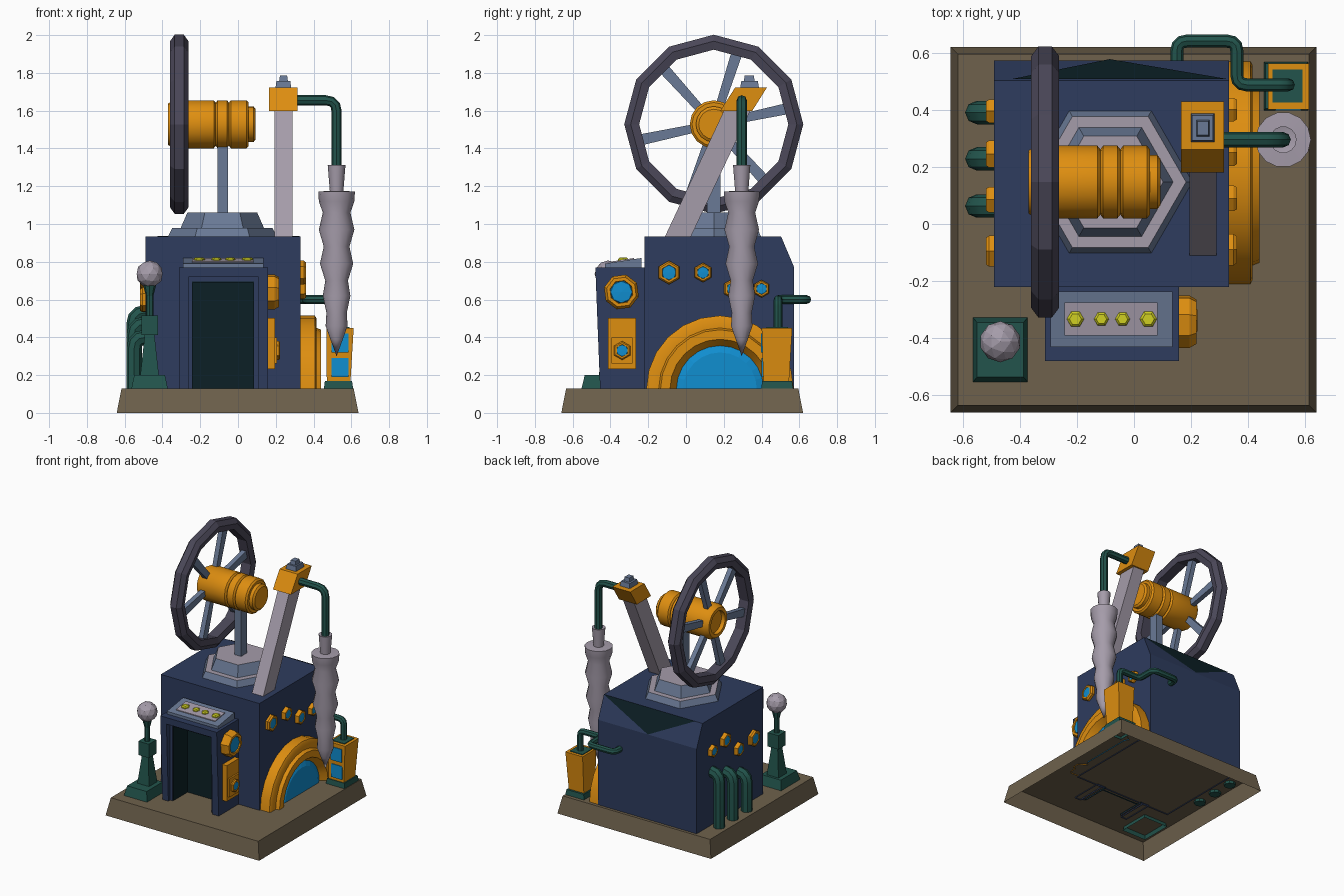
import bpy, bmesh, math
from mathutils import Vector

if "Cube" in bpy.data.objects:
    bpy.data.objects.remove(bpy.data.objects["Cube"])


def lin(c):
    c /= 255
    return c / 12.92 if c < 0.04 else ((c + 0.055) / 1.055) ** 2.4


def material(name, rgb):
    m = bpy.data.materials.new(name)
    m.diffuse_color = (*[lin(c) for c in rgb], 1)
    m.use_nodes = True
    m.node_tree.nodes["Principled BSDF"].inputs["Base Color"].default_value = m.diffuse_color
    return m


GOLD = material("gold", (222, 142, 16))
NAVY = material("navy", (46, 60, 94))
GLASS = material("blue glass", (16, 142, 208))
YELLOW = material("yellow", (208, 208, 34))
BROWN = material("stone brown", (110, 97, 76))
GREEN = material("dark green", (34, 84, 76))
DARK = material("teal black", (12, 32, 38))
PALE = material("pale grey", (165, 156, 170))
STEEL = material("blue grey", (106, 122, 150))
CHARCOAL = material("charcoal", (74, 71, 88))


def finish(name, bm, mats, smooth=False, rule=None):
    bmesh.ops.remove_doubles(bm, verts=bm.verts, dist=1e-5)
    bmesh.ops.recalc_face_normals(bm, faces=bm.faces)
    bm.normal_update()
    for f in bm.faces:
        f.smooth = smooth
        if rule:
            f.material_index = rule(f)
    for e in bm.edges:
        e.smooth = e.calc_face_angle(0) < math.radians(35)
    me = bpy.data.meshes.new(name)
    bm.to_mesh(me)
    bm.free()
    for m in (mats if isinstance(mats, (list, tuple)) else [mats]):
        me.materials.append(m)
    ob = bpy.data.objects.new(name, me)
    bpy.context.collection.objects.link(ob)
    return ob


def box(name, lo, hi, mat, top=(1, 1), shear=(0, 0), open_bottom=False):
    """Box whose top can be scaled and shifted."""
    bm = bmesh.new()
    bmesh.ops.create_cube(bm, size=1)
    lo, hi = Vector(lo), Vector(hi)
    c, d = (lo + hi) / 2, hi - lo
    for v in bm.verts:
        up = v.co.z > 0
        for i in (0, 1):
            v.co[i] = c[i] + v.co[i] * d[i] * (top[i] if up else 1) + (shear[i] if up else 0)
        v.co.z = hi.z if up else lo.z
    if open_bottom:
        bm.normal_update()
        bmesh.ops.delete(bm, geom=[f for f in bm.faces if f.normal.z < -0.9], context='FACES')
    return finish(name, bm, mat)


def prism(name, pts, axis, a, b, mat, open_bottom=False):
    """Extrude a profile: (y, z) points along x, or (x, z) points along y."""
    bm = bmesh.new()
    put = (lambda p, t: (t, *p)) if axis == 'x' else (lambda p, t: (p[0], t, p[1]))
    f = bm.faces.new([bm.verts.new(put(p, a)) for p in pts])
    r = bmesh.ops.extrude_face_region(bm, geom=[f])
    off = Vector((b - a, 0, 0)) if axis == 'x' else Vector((0, b - a, 0))
    bmesh.ops.translate(bm, vec=off, verts=[v for v in r['geom'] if isinstance(v, bmesh.types.BMVert)])
    bmesh.ops.recalc_face_normals(bm, faces=bm.faces)
    if open_bottom:
        bm.normal_update()
        bmesh.ops.delete(bm, geom=[f for f in bm.faces if f.normal.z < -0.9 and f.calc_center_median().z < 0.14],
                         context='FACES')
    return finish(name, bm, mat)


def lathe(name, prof, loc, mat, axis='z', n=12, start=0.0, sweep=360, smooth=False, rule=None, closed=False):
    """Revolve (radius, height) points about z, +x or -x."""
    bm = bmesh.new()
    s = -1 if axis == '-x' else 1
    rings = []
    for k in range(n + 1):
        t = math.radians(start + sweep * k / n)
        c, d = math.cos(t), math.sin(t)
        rings.append([bm.verts.new(Vector(loc) + Vector((r * c, r * d, h) if axis == 'z' else (s * h, r * c, r * d)))
                      for r, h in prof])
    m = len(prof)
    for k in range(n):
        for i in range(m if closed else m - 1):
            j = (i + 1) % m
            bm.faces.new((rings[k][i], rings[k][j], rings[k + 1][j], rings[k + 1][i]))
    bmesh.ops.dissolve_degenerate(bm, dist=1e-6, edges=bm.edges)
    return finish(name, bm, mat, smooth, rule)


def pipe(name, pts, r, mat, bend=0.05):
    """Round pipe along points with softened corners."""
    P = [Vector(p) for p in pts]
    path = [P[0]]
    for a, b, c in zip(P, P[1:], P[2:]):
        p, q = b + (a - b).normalized() * bend, b + (c - b).normalized() * bend
        path += [p.lerp(b, t).lerp(b.lerp(q, t), t) for t in (0, 0.33, 0.67, 1)]
    path.append(P[-1])
    cu = bpy.data.curves.new(name, 'CURVE')
    cu.dimensions, cu.bevel_depth, cu.bevel_resolution, cu.use_fill_caps = '3D', r, 2, True
    sp = cu.splines.new('POLY')
    sp.points.add(len(path) - 1)
    for pt, co in zip(sp.points, path):
        pt.co = (*co, 1)
    tmp = bpy.data.objects.new(name, cu)
    bpy.context.collection.objects.link(tmp)
    me = bpy.data.meshes.new_from_object(tmp.evaluated_get(bpy.context.evaluated_depsgraph_get()))
    bm = bmesh.new()
    bm.from_mesh(me)
    bpy.data.objects.remove(tmp)
    bpy.data.meshes.remove(me)
    return finish(name, bm, mat, True)


def port(name, loc, r, axis, n=6, depth=0.028):
    lathe(name + "_ring", [(r, -0.01), (r, depth * 0.6), (r * 0.85, depth), (r * 0.66, depth), (r * 0.6, depth * 0.6)],
          loc, GOLD, axis, n, 30)
    lathe(name + "_glass", [(r * 0.68, depth * 0.7), (r * 0.6, depth * 0.9), (0, depth * 0.95)], loc, GLASS, axis, 8)


D = 0.13  # deck height
# base slab, hollow below
box("base", (-0.642, -0.66, 0), (0.638, 0.62, D), BROWN, top=(0.96, 0.96), open_bottom=True)

# main house with sloped rear top edge and dark gable
prism("house", [(-0.22, 0.122), (0.573, 0.122), (0.573, 0.77), (0.503, 0.935), (-0.22, 0.935)],
      'x', -0.49, 0.332, NAVY, True)
bm = bmesh.new()
bm.faces.new([bm.verts.new(v) for v in ((0.33, 0.507, 0.937), (-0.43, 0.507, 0.937), (-0.085, 0.577, 0.772))])
finish("rear_gable", bm, DARK)

# porch, stepped door frame and dark doorway
def arch(x0, x1, z1, i0, i1, iz):
    return [(x0, 0.122), (x0, z1), (x1, z1), (x1, 0.122), (i1, 0.122), (i1, iz), (i0, iz), (i0, 0.122)]

porch = prism("porch", arch(-0.312, 0.158, 0.77, -0.262, 0.108, 0.72), 'y', -0.455, -0.21, NAVY, True)
for v in porch.data.vertices:
    if v.co.y < -0.4:
        v.co.y -= 0.025 * (v.co.z - D) / 0.64
prism("door_frame", arch(-0.264, 0.11, 0.722, -0.243, 0.085, 0.695), 'y', -0.435, -0.21, NAVY, True)
prism("door_lining", arch(-0.244, 0.086, 0.696, -0.238, 0.08, 0.69), 'y', -0.43, -0.21, DARK, True)
box("doorway", (-0.24, -0.26, D), (0.083, -0.24, 0.693), DARK)

# sloping sign with studs
slope = lambda y: 0.79 + (y + 0.43) * 0.154
prism("sign", [(-0.43, 0.765), (-0.43, 0.79), (-0.236, 0.82), (-0.236, 0.765)], 'x', -0.292, 0.134, STEEL)
prism("sign_panel", [(y, slope(y) + d) for y, d in ((-0.39, -0.002), (-0.39, 0.006), (-0.274, 0.006), (-0.274, -0.002))],
      'x', -0.244, 0.082, PALE)
for i, (x, r) in enumerate(((-0.205, 0.03), (-0.114, 0.026), (-0.04, 0.026), (0.05, 0.03))):
    lathe(f"stud_{i}", [(r, -0.01), (r, 0.01), (r * 0.7, 0.018), (0, 0.018)], (x, -0.333, slope(-0.333)), YELLOW, n=6)

# porch side port and plate
port("porch_port", (0.158, -0.342, 0.64), 0.095, 'x', 8, 0.06)
box("porch_plate", (0.15, -0.412, 0.233), (0.195, -0.264, 0.503), GOLD)
box("plate_socket", (0.15, -0.395, 0.262), (0.207, -0.282, 0.4), GOLD)
port("plate_port", (0.205, -0.338, 0.33), 0.05, 'x', 6, 0.018)

# house side ports
for i, (y, zr, zl, r) in enumerate(((-0.09, 0.743, 0.6, 0.063), (0.09, 0.743, 0.585, 0.052),
                                    (0.25, 0.657, 0.715, 0.055), (0.4, 0.657, 0.69, 0.047))):
    port(f"right_port_{i}", (0.332, y, zr), r, 'x')
    port(f"left_port_{i}", (-0.49, y - 0.005, zl), r, '-x')

# left exhaust pipes
for i, (y, z) in enumerate(((0.39, 0.53), (0.228, 0.47), (0.063, 0.4))):
    pipe(f"exhaust_{i}", [(-0.46, y, z), (-0.55, y, z), (-0.55, y, 0.11)], 0.041, GREEN, 0.06)

# round side window
lathe("side_arch", [(0.39, -0.01), (0.39, 0.075), (0.375, 0.083), (0.325, 0.083), (0.315, 0.108), (0.265, 0.108), (0.225, 0.05)],
      (0.332, 0.18, 0.125), GOLD, 'x', 12, 0, 180, True)
lathe("side_glass", [(0.232, 0.058), (0.195, 0.075), (0, 0.075)], (0.332, 0.18, 0.125), GLASS, 'x', 12, 0, 180)

# lamp post
LX, LY = -0.468, -0.44
box("lamp_base", (-0.57, -0.56, 0.1), (-0.366, -0.32, 0.2), GREEN, top=(0.8, 0.8), open_bottom=True)
LY = -0.412
box("lamp_pedestal", (LX - 0.05, LY - 0.05, 0.19), (LX + 0.05, LY + 0.05, 0.42), GREEN, top=(0.5, 0.5))
box("lamp_block", (LX - 0.044, LY - 0.044, 0.412), (LX + 0.044, LY + 0.044, 0.516), GREEN)
lathe("lamp_neck", [(0.02, 0.51), (0.02, 0.62), (0.035, 0.68)], (LX, LY, 0), GREEN, n=8)
bm = bmesh.new()
bmesh.ops.create_icosphere(bm, subdivisions=2, radius=0.072)
bmesh.ops.translate(bm, vec=(LX, LY, 0.735), verts=bm.verts)
finish("lamp_globe", bm, PALE)

# six-sided wheel stand on the roof
CX, CY, CZ = -0.083, 0.147, 1.528
lathe("wheel_stand", [(0.29, 0.93), (0.265, 0.98), (0.22, 0.98), (0.185, 1.06), (0, 1.06)], (CX, CY, 0),
      [STEEL, PALE], n=6, rule=lambda f: int(abs(f.normal.z) > 0.9))
box("wheel_post", (CX - 0.025, CY - 0.035, 1.05), (CX + 0.03, CY + 0.035, 1.46), STEEL)

# drum, rim and spokes
lathe("drum", [(0, -0.34), (0.085, -0.34), (0.085, -0.37), (0.11, -0.37), (0.127, -0.34), (0.127, -0.128), (0.114, -0.118),
               (0.127, -0.108), (0.127, -0.058), (0.114, -0.048), (0.127, -0.038), (0.127, 0.045), (0.115, 0.056),
               (0.095, 0.056), (0.095, 0.082), (0.08, 0.093), (0, 0.093)], (0, CY, CZ), GOLD, 'x', 16, smooth=True)
lathe("wheel_rim", [(0.395, -0.35), (0.44, -0.36), (0.474, -0.335), (0.474, -0.287), (0.44, -0.262), (0.395, -0.272)],
      (0, CY, CZ), CHARCOAL, 'x', 12, closed=True)
for k in range(6):
    t = math.radians(12 + 60 * k)
    ob = box(f"spoke_{k}", (-0.018, -0.022, 0.1), (0.018, 0.022, 0.41), STEEL, top=(1, 1.35))
    ob.location, ob.rotation_euler = (-0.31, CY, CZ), (t - math.pi / 2, 0, 0)

# leaning arm with gold head and cap
prism("arm", [(-0.127, 0.9), (0.01, 0.9), (0.355, 1.63), (0.215, 1.63)], 'x', 0.194, 0.288, PALE)
prism("arm_head", [(0.18, 1.598), (0.35, 1.598), (0.428, 1.722), (0.26, 1.722)], 'x', 0.165, 0.315, GOLD)
box("head_cap", (0.197, 0.285, 1.71), (0.283, 0.388, 1.757), STEEL, top=(0.85, 0.85))
box("head_cap_top", (0.217, 0.305, 1.75), (0.265, 0.365, 1.785), STEEL, top=(0.8, 0.8))

# feed pipe and ribbed drill
SX, SY = 0.522, 0.295
pipe("feed_pipe", [(0.3, SY, 1.655), (SX, SY, 1.655), (SX, SY, 1.29)], 0.027, GREEN, 0.06)
lathe("drill", [(0, 1.3), (0.047, 1.312), (0.036, 1.175), (0.097, 1.172), (0.094, 1.12), (0.073, 1.06), (0.094, 0.97),
                (0.068, 0.88), (0.088, 0.79), (0.06, 0.70), (0.073, 0.62), (0.054, 0.53), (0.058, 0.46), (0.033, 0.39),
                (0, 0.3)], (SX, SY, 0), PALE, n=14, smooth=True)

# rear tank with window panes and supply pipe
box("tank_base", (0.452, 0.395, 0.11), (0.612, 0.57, 0.168), GREEN, top=(0.9, 0.9), open_bottom=True)
box("tank", (0.47, 0.41, 0.16), (0.595, 0.545, 0.45), GOLD, top=(1.15, 1.2), shear=(0.008, 0.004))
box("tank_top", (0.485, 0.425, 0.445), (0.59, 0.54, 0.455), GREEN)
for i, (a, b) in enumerate(((0.19, 0.29), (0.32, 0.42))):
    y = lambda z: 0.41 - 0.0095 * (z - 0.16) / 0.29
    box(f"tank_pane_{i}", (0.495, y(b) - 0.005, a), (0.585, y(a) + 0.002, b), GLASS)
pipe("supply_pipe", [(0.15, 0.56, 0.6), (0.15, 0.64, 0.6), (0.36, 0.64, 0.6), (0.36, 0.487, 0.6),
                     (0.54, 0.487, 0.6), (0.54, 0.487, 0.44)], 0.023, GREEN, 0.035)
